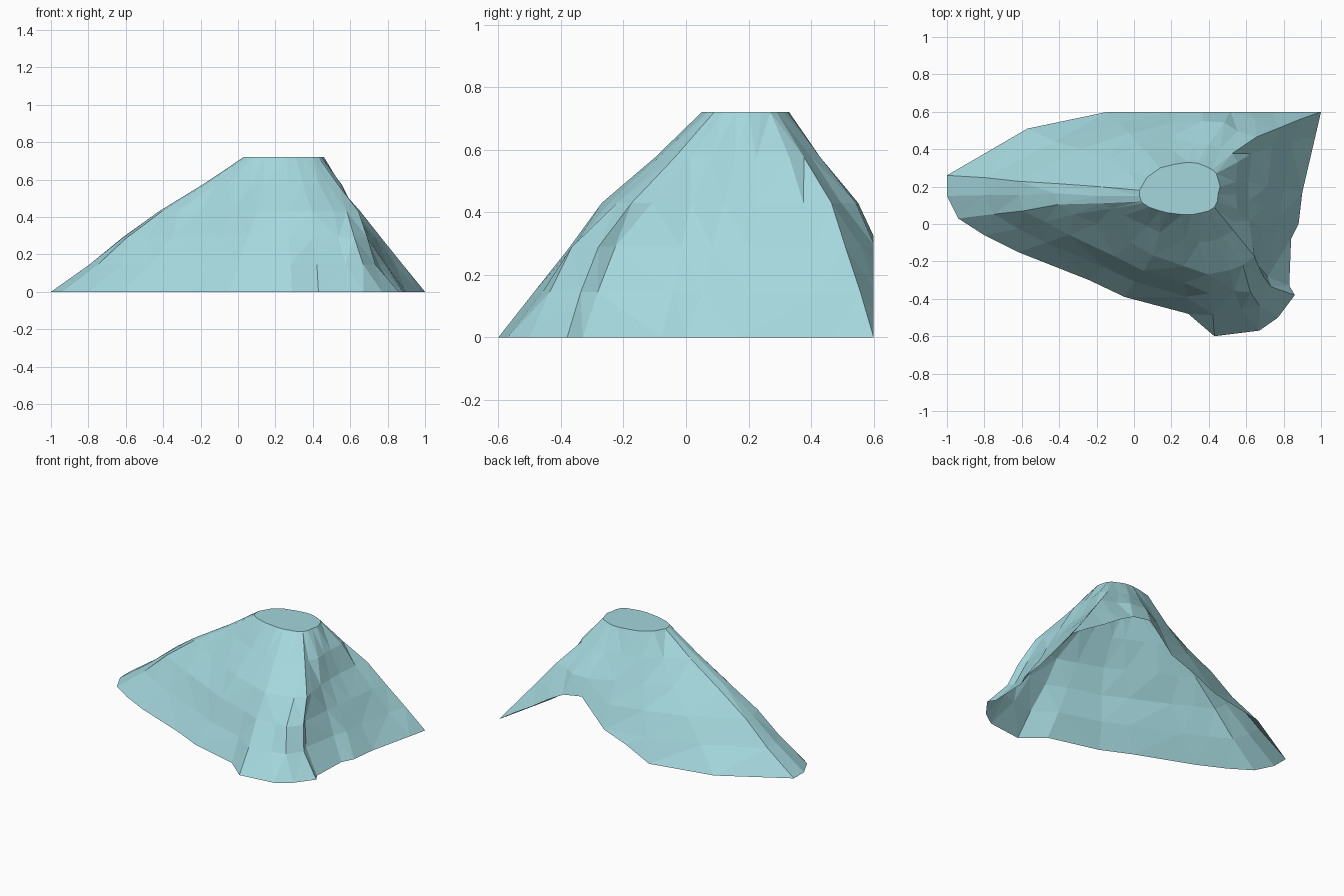
import bpy, bmesh, random
from mathutils import Vector

if "Cube" in bpy.data.objects:
    bpy.data.objects.remove(bpy.data.objects["Cube"])

random.seed(4)

# Three contour outlines, counter-clockwise from the left tip
BASE = [(-1, .26), (-1, .15), (-.94, .03), (-.8, -.06), (-.62, -.15), (-.24, -.30),
        (-.05, -.39), (.29, -.48), (.43, -.6), (.67, -.57), (.77, -.5), (.86, -.38),
        (.83, -.33), (.84, -.08), (.88, 0), (.9, .17), (.97, .47), (1, .6), (.85, .66),
        (.6, .75), (.38, .74), (.2, .68), (-.14, .6), (-.57, .51)]
MID = [(-.41, .22), (-.42, .16), (-.41, .10), (-.32, .05), (-.2, 0), (-.02, -.1),
       (.1, -.17), (.27, -.23), (.39, -.265), (.51, -.25), (.58, -.215), (.64, -.17),
       (.63, -.11), (.62, .02), (.61, .12), (.61, .22), (.63, .38), (.65, .47), (.55, .5),
       (.48, .54), (.36, .55), (.2, .47), (.03, .42), (-.15, .34)]
TOP = [(.03, .18), (.03, .15), (.04, .12), (.05, .11), (.08, .09), (.14, .07),
       (.18, .06), (.26, .05), (.31, .05), (.36, .06), (.40, .07), (.43, .09),
       (.445, .12), (.45, .16), (.46, .2), (.45, .24), (.44, .27), (.42, .29), (.38, .31),
       (.34, .325), (.29, .33), (.22, .32), (.14, .30), (.07, .25)]


def blend(a, b, t, z, wobble=0, corner=None, right=None):
    """Contour between two outlines, slightly roughened.
    corner: own x and y ratios for the front right buttress.
    right: own ratio for the right flank."""
    ring = []
    for (px, py), (qx, qy) in zip(a, b):
        tx = ty = t
        if corner and px > .6 and py < -.3:
            tx = corner[0]
            if px > .75:
                ty = corner[1]
        if right and px > .6 and 0 < py < .4:
            tx = ty = right
        ring.append(Vector((px + (qx - px) * tx + random.uniform(-wobble, wobble),
                            py + (qy - py) * ty + random.uniform(-wobble, wobble), z)))
    return ring


levels = [blend(BASE, MID, 0, 0),
          blend(BASE, MID, .36, .145, .008, corner=(.55, .22)),
          blend(BASE, MID, .66, .29, .008, corner=(.8, .48)),
          blend(MID, TOP, 0, .43, .005),
          blend(MID, TOP, .53, .575, .005, right=.42),
          blend(MID, TOP, 1, .72)]

# Hillside shell, open underneath
bm = bmesh.new()
rings = [[bm.verts.new(p) for p in ring] for ring in levels]
n = len(BASE)
for low, up in zip(rings, rings[1:]):
    for i in range(n):
        j = (i + 1) % n
        bm.faces.new((low[i], low[j], up[j], up[i]))
bmesh.ops.triangulate(bm, faces=bm.faces[:], quad_method='SHORT_EDGE')

# Flat summit
bm.faces.new(rings[-1])

# Slice off the back, leaving the open arch
bmesh.ops.bisect_plane(bm, geom=bm.verts[:] + bm.edges[:] + bm.faces[:],
                       plane_co=(0, .6, 0), plane_no=(0, 1, 0), clear_outer=True)

mesh = bpy.data.meshes.new("hill")
bm.to_mesh(mesh)
bm.free()
hill = bpy.data.objects.new("hill", mesh)
bpy.context.collection.objects.link(hill)

mat = bpy.data.materials.new("pale teal")
mat.diffuse_color = (.37, .68, .72, 1)
mat.use_nodes = True
mat.node_tree.nodes["Principled BSDF"].inputs["Base Color"].default_value = mat.diffuse_color
mesh.materials.append(mat)
